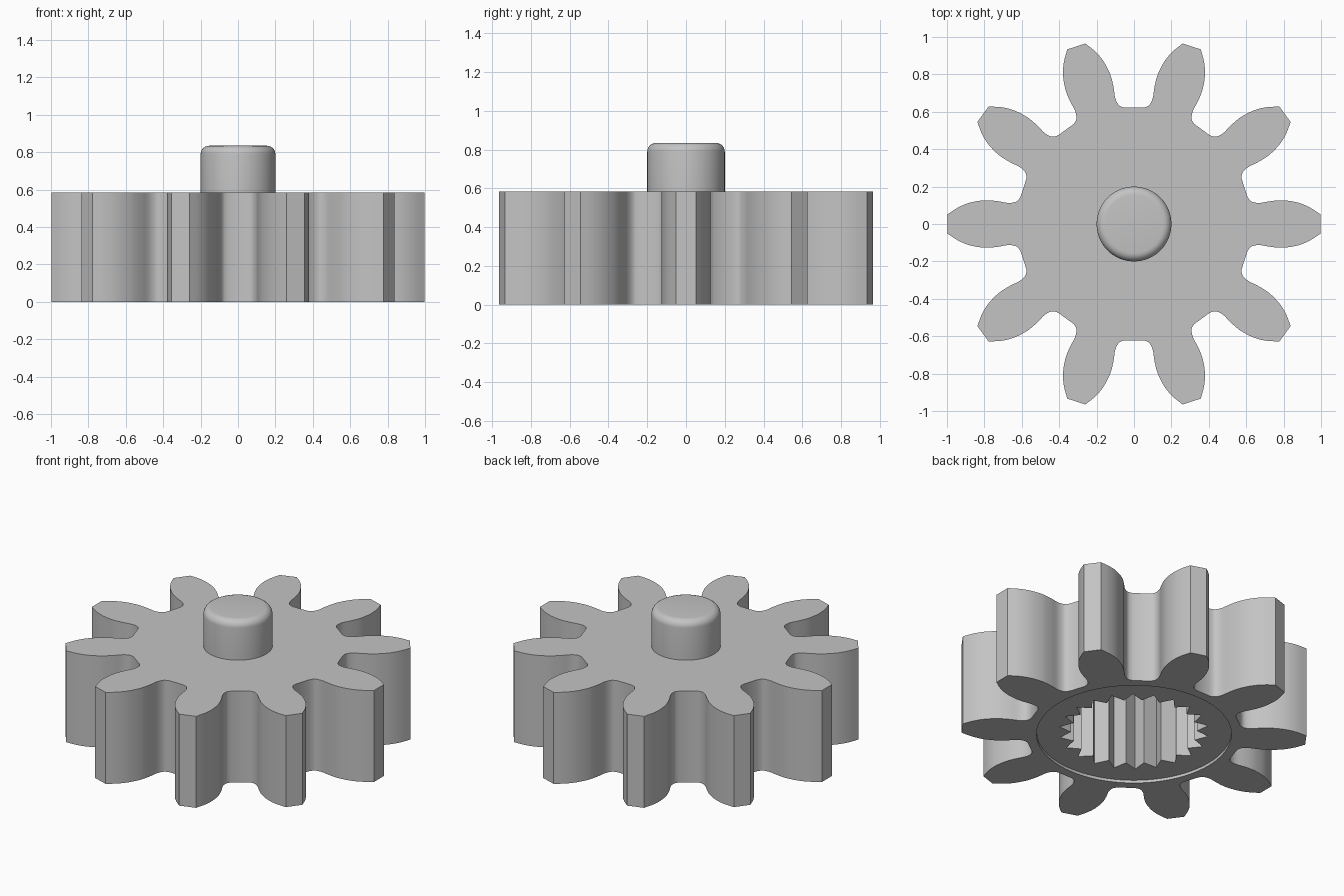
import bpy, bmesh, math
from mathutils import Vector

if "Cube" in bpy.data.objects:
    bpy.data.objects.remove(bpy.data.objects["Cube"])

TEETH = 10
HEIGHT = 0.585
RECESS_R, RECESS_D = 0.565, 0.018
SPLINES, SPLINE_OUT, SPLINE_IN, SPLINE_TOP = 22, 0.435, 0.365, 0.52

grey = bpy.data.materials.new("light grey")
grey.diffuse_color = (0.55, 0.55, 0.55, 1)
grey.use_nodes = True
grey.node_tree.nodes["Principled BSDF"].inputs["Base Color"].default_value = grey.diffuse_color


def polar(r, a):
    return Vector((r * math.cos(a), r * math.sin(a)))


def smooth_path(pts, steps=4):
    """Catmull-Rom curve through the points."""
    p = [2 * pts[0] - pts[1]] + pts + [2 * pts[-1] - pts[-2]]
    out = []
    for a, b, c, d in zip(p, p[1:], p[2:], p[3:]):
        for i in range(steps):
            t = i / steps
            out.append(0.5 * (2 * b + (c - a) * t + (2 * a - 5 * b + 4 * c - d) * t * t
                              + (3 * b - a - 3 * c + d) * t ** 3))
    return out + [pts[-1]]


def gear_outline():
    # half of the gap between two teeth: (sideways, outward), root to tip
    half = [(0.052, 0.622), (0.08, 0.635), (0.1, 0.672), (0.11, 0.735),
            (0.127, 0.80), (0.163, 0.87), (0.207, 0.922), (0.26, 0.965)]
    flank = smooth_path([Vector(p) for p in half])
    gap = [Vector((v.y, -v.x)) for v in reversed(flank)] + [Vector((v.y, v.x)) for v in flank]
    pts = []
    for k in range(TEETH):
        a = (k + 0.5) * math.tau / TEETH
        c, s = math.cos(a), math.sin(a)
        pts += [Vector((v.x * c - v.y * s, v.x * s + v.y * c)) for v in gap]
    return pts


def add_loop(bm, pts, z):
    verts = [bm.verts.new((p.x, p.y, z)) for p in pts]
    edges = [bm.edges.new((verts[i - 1], verts[i])) for i in range(len(verts))]
    return verts, edges


def wall(bm, low, high):
    for i in range(len(low[0])):
        bm.faces.new((low[0][i - 1], low[0][i], high[0][i], high[0][i - 1]))


def finish(bm, name, angle):
    bmesh.ops.recalc_face_normals(bm, faces=bm.faces)
    mesh = bpy.data.meshes.new(name)
    bm.to_mesh(mesh)
    bm.free()
    mesh.materials.append(grey)
    ob = bpy.data.objects.new(name, mesh)
    bpy.context.collection.objects.link(ob)
    bpy.ops.object.select_all(action='DESELECT')
    ob.select_set(True)
    bpy.context.view_layer.objects.active = ob
    bpy.ops.object.shade_smooth_by_angle(angle=math.radians(angle))
    return ob


# gear body with a shallow round recess and a splined socket underneath
bm = bmesh.new()
outline = gear_outline()
circle = [polar(RECESS_R, i * math.tau / 96) for i in range(96)]
spline = [polar((SPLINE_OUT, SPLINE_IN)[i % 2], i * math.pi / SPLINES)
          for i in range(2 * SPLINES)]
outer_low, outer_high = add_loop(bm, outline, 0), add_loop(bm, outline, HEIGHT)
rim_low, rim_high = add_loop(bm, circle, 0), add_loop(bm, circle, RECESS_D)
socket_low, socket_high = add_loop(bm, spline, RECESS_D), add_loop(bm, spline, SPLINE_TOP)
for low, high in ((outer_low, outer_high), (rim_low, rim_high), (socket_low, socket_high)):
    wall(bm, low, high)
for edges, side in ((outer_high[1], 1), (outer_low[1] + rim_low[1], -1),
                    (rim_high[1] + socket_low[1], -1), (socket_high[1], -1)):
    bmesh.ops.triangle_fill(bm, edges=edges, use_beauty=True, normal=(0, 0, side))
finish(bm, "gear_body", 28)

# round shaft stub with a rounded top edge
bm = bmesh.new()
R, TOP, F = 0.2, 0.835, 0.045
profile = [(R, HEIGHT - 0.005)] + [
    (R - F + F * math.cos(i * math.pi / 12), TOP - F + F * math.sin(i * math.pi / 12))
    for i in range(7)]
rings = [add_loop(bm, [polar(r, i * math.tau / 64) for i in range(64)], z) for r, z in profile]
for low, high in zip(rings, rings[1:]):
    wall(bm, low, high)
bm.faces.new(rings[-1][0])
finish(bm, "shaft_stub", 30)
